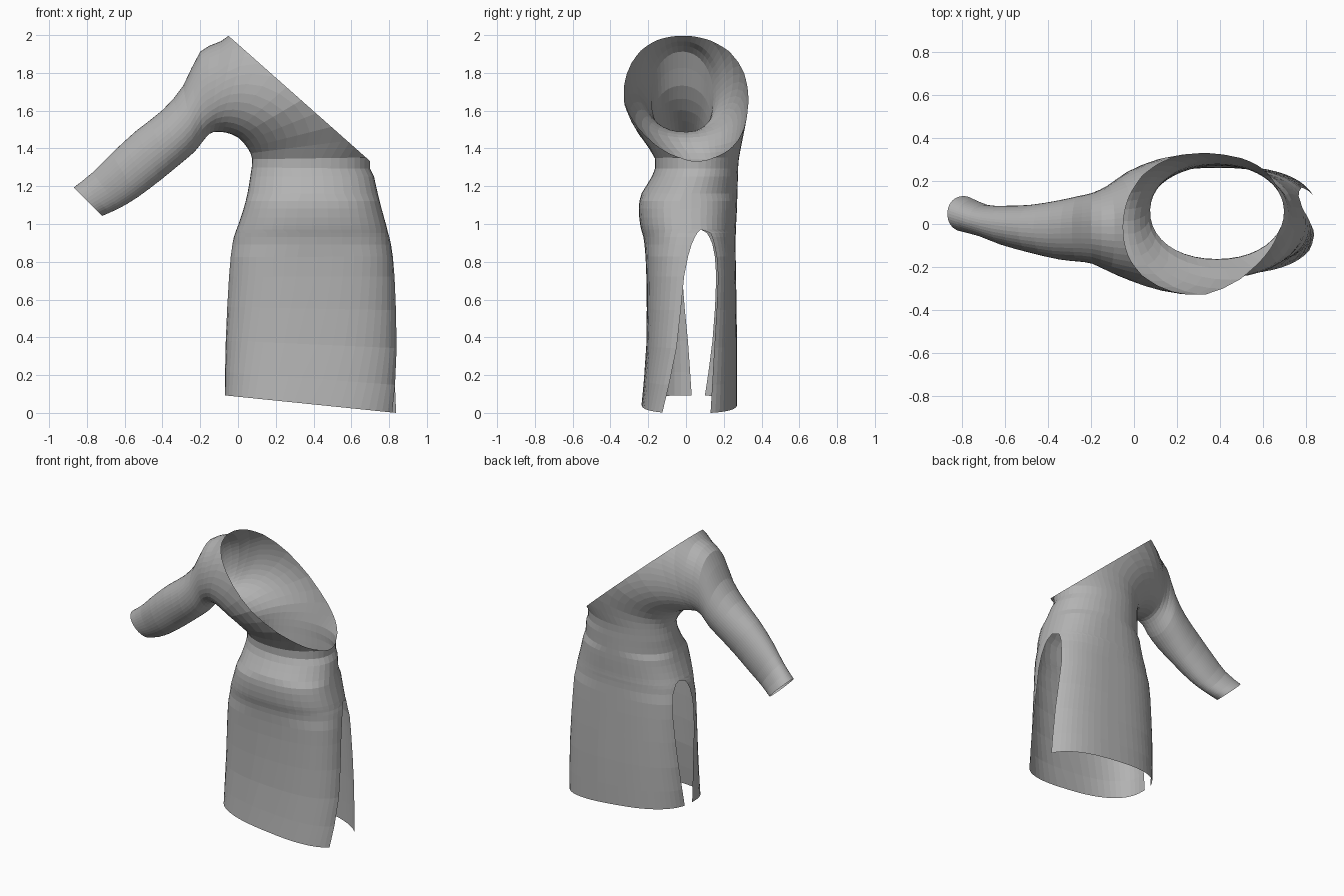
import bpy, bmesh, math
from mathutils import Vector

if "Cube" in bpy.data.objects:
    bpy.data.objects.remove(bpy.data.objects["Cube"], do_unlink=True)

COLUMNS = 22      # columns per front or back half
STEPS = 2         # rings per section in the bodice and sleeve
SEAM = 0.2        # side seam position above the slits
HEM, HIP, ROUND = 2.6, 2.4, 2.1

# Sections: inner x, z, outer x, z, front y, back y
SKIRT = [
    (-.07, .11, .86, .015, -.235, .27),
    (-.065, .4, .85, .36, -.21, .27),
    (-.05, .74, .83, .74, -.21, .265),
    (-.03, .91, .81, .91, -.22, .262),
    (-.015, .97, .795, .97, -.232, .264),
    (0, 1.01, .785, 1.01, -.242, .265),
]
WAIST = [
    (.03, 1.1, .76, 1.1, -.25, .27),
    (.05, 1.18, .74, 1.18, -.235, .272),
    (.065, 1.27, .72, 1.27, -.18, .275),
    (.075, 1.36, .7, 1.37, -.165, .28),
]
BODICE = [
    (.05, 1.42, .85, 1.62, -.26, .31),
    (0, 1.475, .72, 1.9, -.33, .333),
    (-.06, 1.5, .4, 2.1, -.315, .31),
    (-.11, 1.505, .1, 2.1, -.265, .25),
    (-.15, 1.495, -.09, 1.985, -.22, .18),
]
SLEEVE = [
    (-.19, 1.45, -.2, 1.93, -.185, .145),
    (-.23, 1.4, -.29, 1.75, -.175, .13),
    (-.3, 1.34, -.4, 1.62, -.165, .11),
    (-.41, 1.25, -.54, 1.51, -.135, .09),
    (-.53, 1.16, -.67, 1.39, -.1, .085),
    (-.63, 1.1, -.77, 1.29, -.06, .09),
    (-.72, 1.06, -.87, 1.21, -.035, .13),
]
# Slit edges per skirt section: outer front, back, inner front, back
SLITS = [
    (-.125, .13, .03, .1),
    (-.05, .15, .01, .14),
    (-.01, .17, -.02, .16),
    (.03, .15, 0, .14),
    (.06, .13, .03, .11),
]


def catmull(a, b, c, d, t):
    """Smooth blend between two sections."""
    return [q + t / 2 * (r - p + t * (2 * p - 5 * q + 4 * r - s + t * (3 * (q - r) + s - p)))
            for p, q, r, s in zip(a, b, c, d)]


def refine(rows, steps):
    out = []
    for i in range(len(rows) - 1):
        a, d = rows[max(i - 1, 0)], rows[min(i + 2, len(rows) - 1)]
        out += [catmull(a, rows[i], rows[i + 1], d, k / steps) for k in range(steps)]
    return out + [rows[-1]]


def power(v, p):
    return math.copysign(abs(v) ** p, v)


def arc(section, start, end, n):
    """Points along part of a rounded section."""
    px, pz, qx, qz, front, back = section
    inner, outer = Vector((px, 0, pz)), Vector((qx, 0, qz))
    mid, half = (inner + outer) / 2, (outer - inner) / 2
    points = []
    for k in range(COLUMNS + 1):
        a = start + (end - start) * k / COLUMNS
        p = mid + half * power(math.cos(a), 2 / n)
        p.y = (front + back) / 2 + (back - front) / 2 * power(math.sin(a), 2 / n)
        points.append(p)
    return points


def halves(section, slit, n):
    """Front and back arcs of a section, apart at the slits."""
    front, back = section[4:]
    if slit:
        angles = [math.asin(power((y - (front + back) / 2) * 2 / (back - front), n / 2))
                  for y in slit]
    else:
        angles = [math.asin(SEAM)] * 4
    qf, qb, pf, pb = angles
    return (arc(section, qf, -math.pi - pf, n), arc(section, qb, math.pi - pb, n))


# Dress sheet: skirt panels, waist, bodice and one sleeve in a single loft
rings = []
table = SKIRT + WAIST + BODICE + SLEEVE
slit_rows = refine(SLITS, STEPS)
for i, section in enumerate(refine(table, STEPS)):
    slit = slit_rows[i] if i < len(slit_rows) else None
    n = HEM if i < 6 else HIP if i < 14 else ROUND
    rings.append(halves(section, slit, n))

bm = bmesh.new()
for side in (0, 1):
    grid = [[bm.verts.new(p) for p in ring[side]] for ring in rings]
    for low, high in zip(grid, grid[1:]):
        for k in range(COLUMNS):
            quad = [low[k], low[k + 1], high[k + 1], high[k]]
            bm.faces.new(quad if side else quad[::-1])
bmesh.ops.remove_doubles(bm, verts=bm.verts, dist=0.0005)

# Slanted one-shoulder neckline
bmesh.ops.bisect_plane(bm, geom=bm.verts[:] + bm.edges[:] + bm.faces[:],
                       plane_co=(-.035, 0, 2), plane_no=(.885, 0, 1), clear_outer=True)
lowest = min(v.co.z for v in bm.verts)
bmesh.ops.translate(bm, verts=bm.verts, vec=(0, 0, -lowest))

mesh = bpy.data.meshes.new("one_shoulder_dress")
bm.to_mesh(mesh)
bm.free()
dress = bpy.data.objects.new("one_shoulder_dress", mesh)
bpy.context.collection.objects.link(dress)

# Plain grey cloth
cloth = bpy.data.materials.new("grey_cloth")
cloth.use_nodes = True
grey = (.45, .45, .45, 1)
cloth.diffuse_color = grey
cloth.node_tree.nodes["Principled BSDF"].inputs["Base Color"].default_value = grey
mesh.materials.append(cloth)
